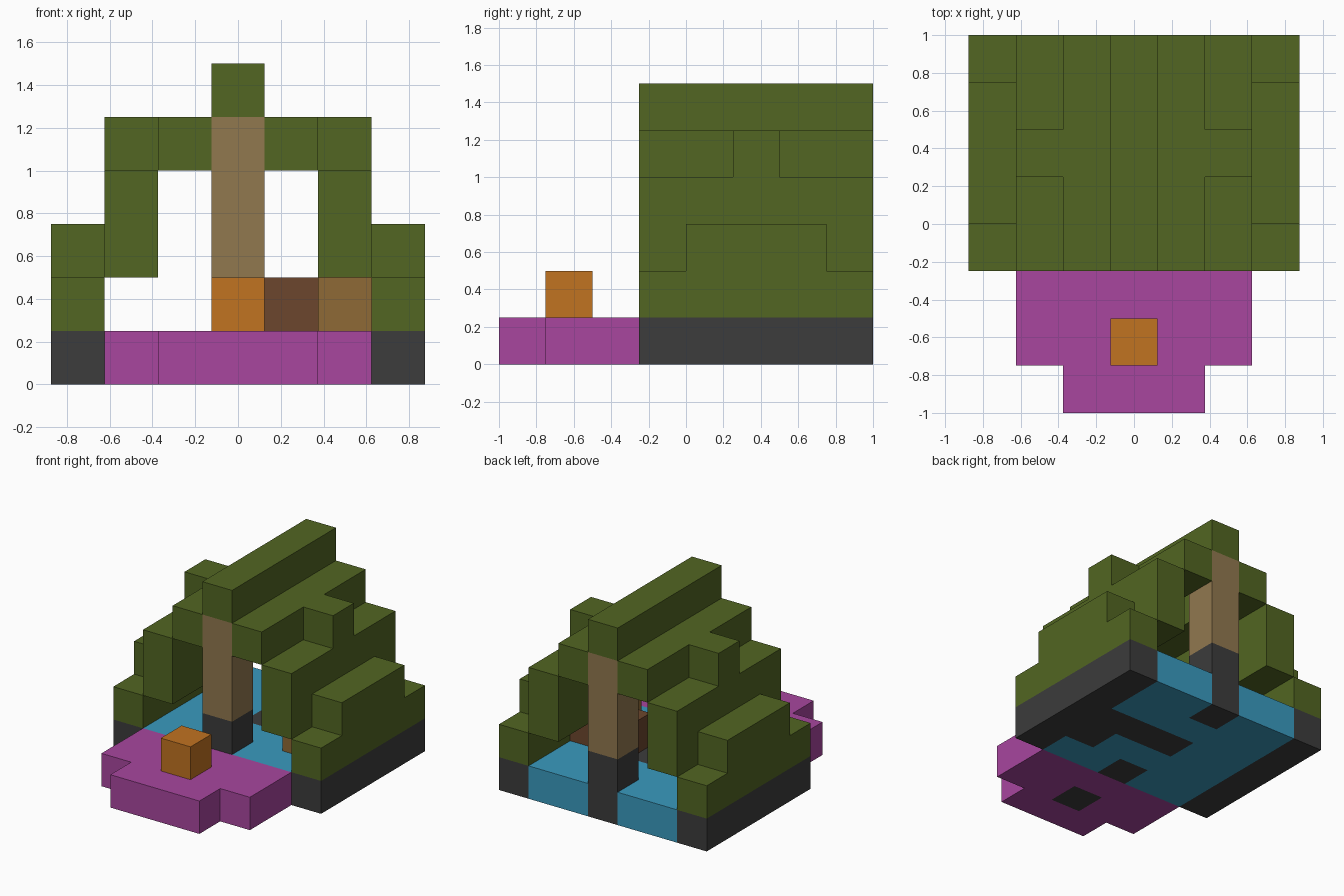
import bpy
import bmesh
from mathutils import Vector

if "Cube" in bpy.data.objects:
    bpy.data.objects.remove(bpy.data.objects["Cube"], do_unlink=True)

UNIT = 0.25  # edge length of one block


def material(name, rgb):
    """Flat material from 0-255 display values."""
    lin = [((c / 255 + 0.055) / 1.055) ** 2.4 for c in rgb] + [1]
    mat = bpy.data.materials.new(name)
    mat.use_nodes = True
    mat.diffuse_color = lin
    mat.node_tree.nodes["Principled BSDF"].inputs["Base Color"].default_value = lin
    return mat


green = material("moss green", (82, 102, 34))
purple = material("purple", (168, 70, 159))
charcoal = material("charcoal", (60, 60, 60))
tan = material("tan wood", (145, 120, 79))
orange = material("orange", (193, 115, 33))
dark_brown = material("dark brown", (108, 70, 45))
brown = material("light brown", (143, 106, 54))
blue = material("sky blue", (58, 154, 191))


def box(xs, ys, zs):
    """Blocks in inclusive ranges; x is counted from the centre, y from the front."""
    span = lambda r: range(r[0], r[1] + 1)
    return {(x, y, z) for x in span(xs) for y in span(ys) for z in span(zs)}


def part(name, mat, cells):
    """One clean closed mesh around a set of blocks."""
    bm = bmesh.new()
    for cell in cells:
        for axis in range(3):
            for sign in (-1, 1):
                step = [0, 0, 0]
                step[axis] = sign
                if tuple(a + b for a, b in zip(cell, step)) in cells:
                    continue
                n = Vector(step)
                u = Vector((n.y, n.z, n.x))
                v = n.cross(u)
                mid = Vector(cell) + Vector((0, -3.5, 0.5)) + n / 2
                bm.faces.new([bm.verts.new((mid + (u * a + v * b) / 2) * UNIT)
                              for a, b in ((-1, -1), (1, -1), (1, 1), (-1, 1))])
    bmesh.ops.remove_doubles(bm, verts=bm.verts, dist=0.001)
    bmesh.ops.dissolve_limit(bm, angle_limit=0.01, verts=bm.verts, edges=bm.edges)
    mesh = bpy.data.meshes.new(name)
    bm.to_mesh(mesh)
    bm.free()
    mesh.materials.append(mat)
    bpy.context.collection.objects.link(bpy.data.objects.new(name, mesh))


depth = (3, 7)  # tent runs from the doorway to the back

# Stone pieces set into the ground
posts = [box((0, 0), (y, y), (0, 1)) for y in depth]
hearth_base = box((0, 2), (5, 5), (0, 0)) | box((2, 2), (4, 4), (0, 0))
fire_base = box((0, 0), (1, 1), (0, 0))
part("furniture_base", charcoal, hearth_base)
part("fire_base", charcoal, fire_base)

# Floor and front porch
part("floor", blue, box((-2, 2), depth, (0, 0)) - hearth_base - posts[0] - posts[1])
part("porch", purple, (box((-2, 2), (1, 2), (0, 0)) | box((-1, 1), (0, 0), (0, 0))) - fire_base)
part("campfire", orange, box((0, 0), (1, 1), (1, 1)))

# Front and back posts with stone feet
for label, y, foot in zip(("front", "back"), depth, posts):
    part(label + "_post_foot", charcoal, foot)
    part(label + "_post", tan, box((0, 0), (y, y), (2, 4)))

# Furniture
part("long_cabinet", dark_brown, box((1, 2), (5, 5), (1, 1)))
part("small_cabinet", brown, box((2, 2), (4, 4), (1, 1)))

# Tent cloth, mirrored on both sides
part("roof_ridge", green, box((0, 0), depth, (5, 5)))
for label, s in (("left", 1), ("right", -1)):
    col = lambda n: (n * s, n * s)
    part(label + "_foundation", charcoal, box(col(3), depth, (0, 0)))
    part(label + "_lower_cloth", green, box(col(3), depth, (1, 1)) | box(col(3), (4, 6), (2, 2)))
    part(label + "_middle_cloth", green, box(col(2), depth, (2, 3)))
    part(label + "_upper_cloth", green, box(col(1), depth, (4, 4)) | box(col(2), (5, 5), (4, 4)))
